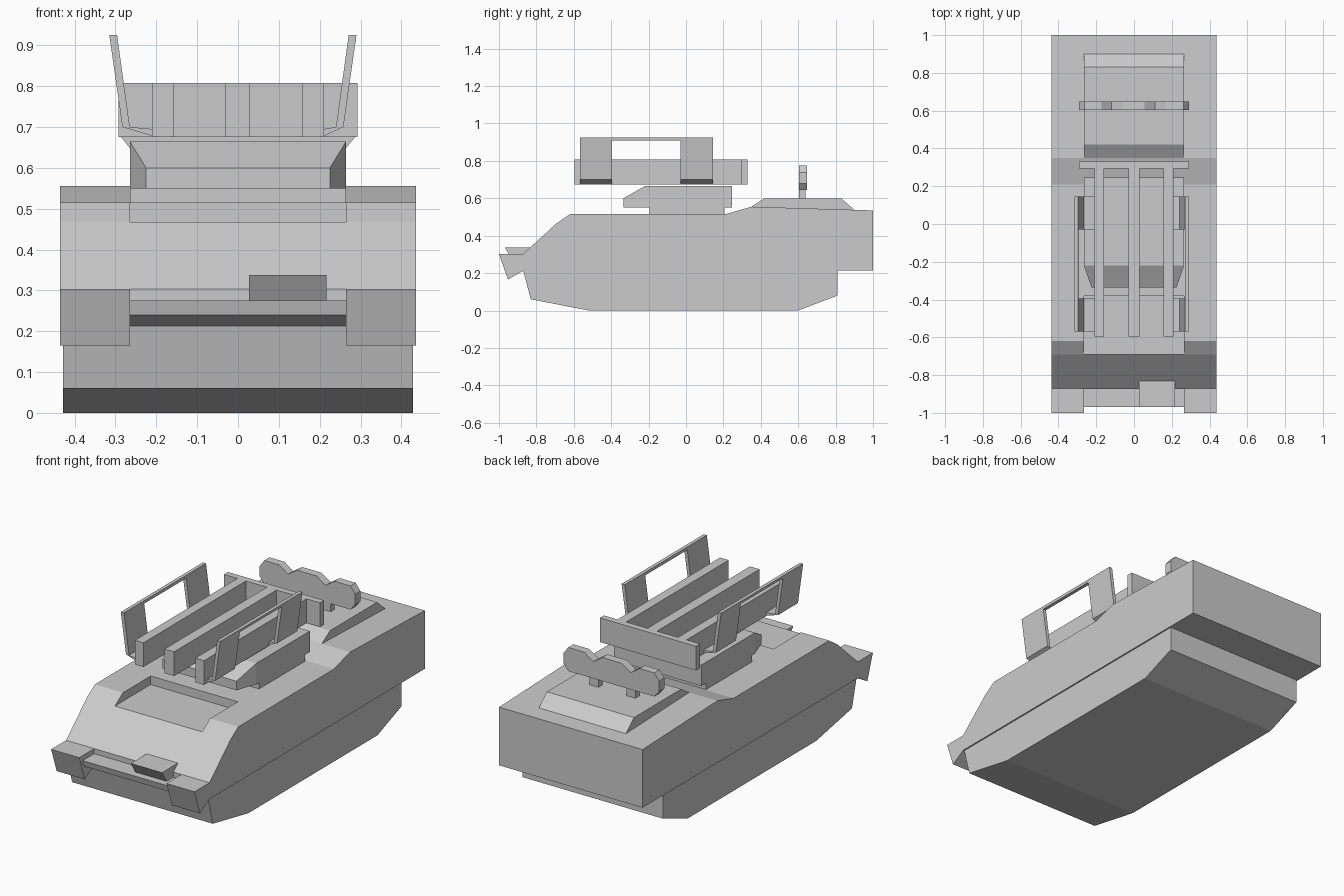
import bpy, bmesh

if "Cube" in bpy.data.objects:
    bpy.data.objects.remove(bpy.data.objects["Cube"])


def make(name, verts, faces):
    mesh = bpy.data.meshes.new(name)
    mesh.from_pydata(verts, [], faces)
    bm = bmesh.new()
    bm.from_mesh(mesh)
    bmesh.ops.recalc_face_normals(bm, faces=bm.faces)
    bm.to_mesh(mesh)
    bm.free()
    ob = bpy.data.objects.new(name, mesh)
    bpy.context.collection.objects.link(ob)
    return ob


def loft(name, a, b):
    """Solid between two matching outlines."""
    n = len(a)
    faces = [list(range(n)), list(range(2 * n - 1, n - 1, -1))]
    faces += [[i, (i + 1) % n, (i + 1) % n + n, i + n] for i in range(n)]
    return make(name, a + b, faces)


def side_profile(name, pts, x0, x1):
    return loft(name, [(x0, y, z) for y, z in pts], [(x1, y, z) for y, z in pts])


def front_profile(name, pts, y0, y1):
    return loft(name, [(x, y0, z) for x, z in pts], [(x, y1, z) for x, z in pts])


def box(name, x0, x1, y0, y1, z0, z1):
    return side_profile(name, [(y0, z0), (y1, z0), (y1, z1), (y0, z1)], x0, x1)


# Hull: wide upper body over a slightly narrower tub
upper = side_profile("upper_hull", [
    (-0.87, 0.213), (-0.87, 0.303), (-0.69, 0.468), (-0.62, 0.515), (0.21, 0.515),
    (0.35, 0.555), (1.0, 0.535), (1.0, 0.215)], -0.436, 0.436)
side_profile("lower_hull", [
    (-0.87, 0.213), (-0.83, 0.06), (-0.52, 0.0), (0.6, 0.0), (0.81, 0.08), (0.81, 0.215)],
    -0.428, 0.428)

# Sunken panel in the front roof
cutter = box("recess_cutter", -0.265, 0.265, -0.8, -0.38, 0.468, 0.6)
cutter.hide_render = True
mod = upper.modifiers.new("recess", "BOOLEAN")
mod.operation = "DIFFERENCE"
mod.solver = "EXACT"
mod.object = cutter
bpy.context.view_layer.objects.active = upper
bpy.ops.object.modifier_apply(modifier=mod.name)
bpy.data.objects.remove(cutter)

# Nose: two fender blocks, a lower ledge between them and a lamp housing
for side, s in (("left", -1), ("right", 1)):
    side_profile("nose_fender_" + side, [
        (-1.0, 0.303), (-0.87, 0.303), (-0.87, 0.213), (-0.952, 0.165)], s * 0.265, s * 0.436)
side_profile("nose_ledge", [
    (-0.97, 0.275), (-0.87, 0.275), (-0.87, 0.213), (-0.96, 0.24)], -0.265, 0.265)
side_profile("lamp_housing", [
    (-0.97, 0.338), (-0.83, 0.338), (-0.87, 0.275), (-0.93, 0.275)], 0.027, 0.217)

# Raised rear deck
side_profile("rear_deck", [
    (0.35, 0.53), (0.35, 0.555), (0.42, 0.6), (0.83, 0.6), (0.9, 0.538), (0.9, 0.53)],
    -0.265, 0.265)

# Turret pedestal and tapered turret body
box("turret_pedestal", -0.265, 0.265, -0.195, 0.205, 0.51, 0.55)


def section(y, w, top):
    return [(-w, y, 0.55), (w, y, 0.55), (w, y, top), (-w, y, top)]


nose, mid, tail = section(-0.335, 0.225, 0.6), section(-0.22, 0.265, 0.665), section(0.245, 0.265, 0.665)
quads = [[o + i, o + (i + 1) % 4, o + 4 + (i + 1) % 4, o + 4 + i] for o in (0, 4) for i in range(4)]
make("turret", nose + mid + tail, quads + [[0, 1, 2, 3], [8, 9, 10, 11]])

# Three rails joined by a crossbar at the rear
for i, (x0, x1) in enumerate(((-0.21, -0.158), (-0.03, 0.028), (0.157, 0.21))):
    box(f"rail_{i + 1}", x0, x1, -0.595, 0.297, 0.675, 0.808)
box("rail_crossbar", -0.292, 0.292, 0.295, 0.33, 0.675, 0.808)

# Bent side frames: two legs each, bridged by a thin top bar
for side, s, dx in (("left", -1, 0.0), ("right", 1, -0.025)):
    def px(pts):
        return [(s * (x + dx) if x > 0.22 else s * x, z) for x, z in pts]
    bent = px([(0.21, 0.678), (0.283, 0.7), (0.315, 0.925), (0.296, 0.925), (0.265, 0.7), (0.21, 0.695)])
    bar = px([(0.313, 0.91), (0.315, 0.925), (0.296, 0.925), (0.294, 0.91)])
    for end, y0, y1 in (("front", -0.568, -0.395), ("rear", -0.03, 0.145)):
        front_profile(f"frame_leg_{side}_{end}", bent, y0, y1)
    front_profile("frame_bar_" + side, bar, -0.395, -0.03)

# Notched bar on two posts above the rear deck
front_profile("notched_bar", [
    (-0.262, 0.645), (0.262, 0.645), (0.29, 0.68), (0.29, 0.738), (0.262, 0.775), (0.165, 0.775),
    (0.11, 0.738), (0.055, 0.775), (-0.063, 0.775), (-0.118, 0.738), (-0.172, 0.775),
    (-0.262, 0.775), (-0.29, 0.738), (-0.29, 0.68)], 0.603, 0.648)
for side, s in (("left", -1), ("right", 1)):
    box("bar_post_" + side, s * 0.085, s * 0.14, 0.605, 0.64, 0.595, 0.65)
